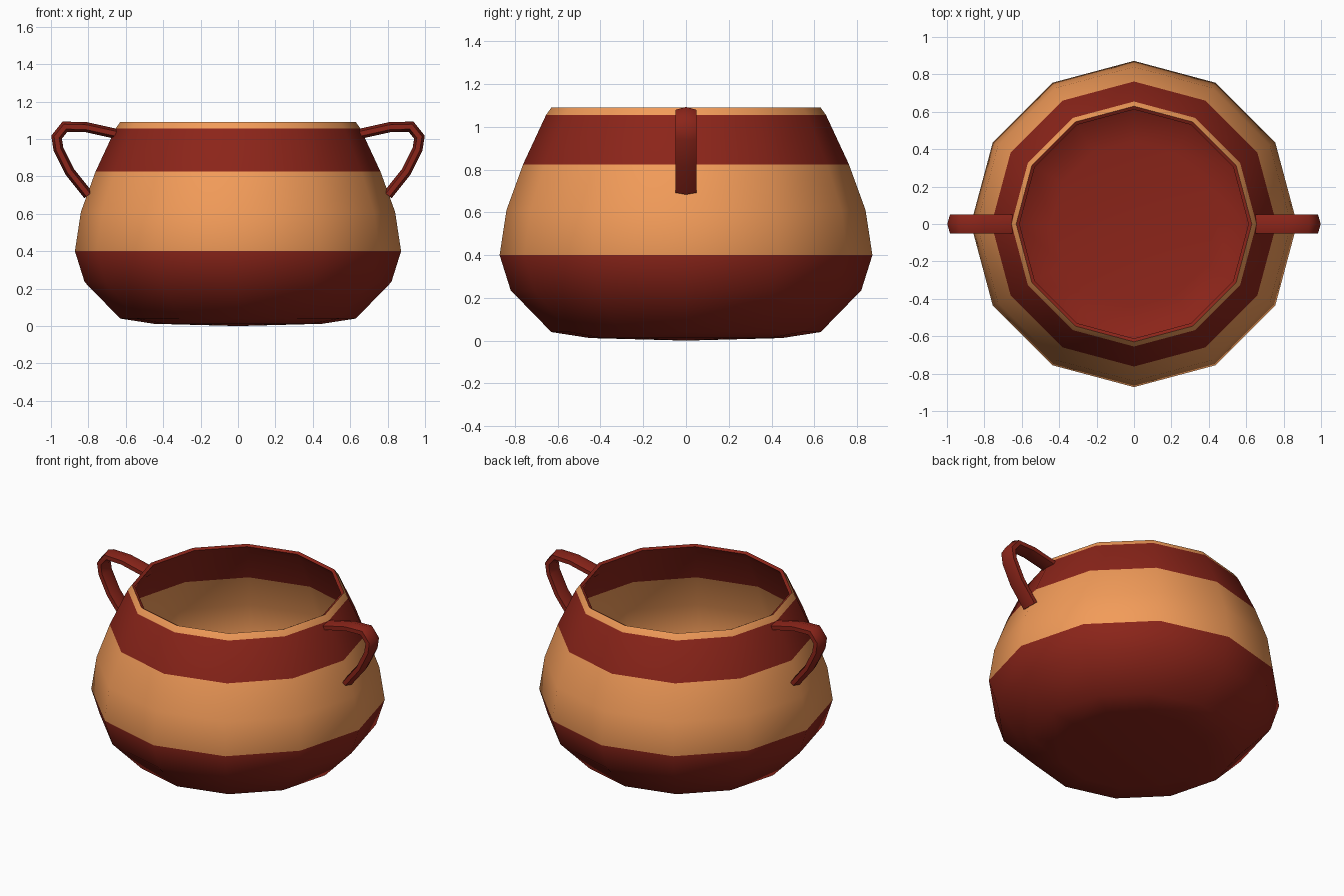
import bpy, bmesh, math
from mathutils import Vector

if "Cube" in bpy.data.objects:
    bpy.data.objects.remove(bpy.data.objects["Cube"])


def material(name, rgb):
    m = bpy.data.materials.new(name)
    m.diffuse_color = (*rgb, 1)
    m.use_nodes = True
    m.node_tree.nodes["Principled BSDF"].inputs["Base Color"].default_value = m.diffuse_color
    return m


RED = material("red_clay", (0.26, 0.018, 0.010))
ORANGE = material("orange_clay", (0.89, 0.33, 0.10))


def finish(name, bm, mats, angle):
    bmesh.ops.recalc_face_normals(bm, faces=bm.faces)
    for f in bm.faces:
        f.smooth = True
    mesh = bpy.data.meshes.new(name)
    bm.to_mesh(mesh)
    bm.free()
    for m in mats:
        mesh.materials.append(m)
    mesh.set_sharp_from_angle(angle=math.radians(angle))
    ob = bpy.data.objects.new(name, mesh)
    bpy.context.collection.objects.link(ob)
    return ob


def bridge(bm, a, b, mat=0):
    n = len(a)
    for i in range(n):
        bm.faces.new((a[i], a[(i + 1) % n], b[(i + 1) % n], b[i])).material_index = mat


# Pot: 12-sided lathe; each entry is radius, height, colour of the band that follows
SIDES = 12
profile = [
    (0.45, 0.012, 0), (0.63, 0.04, 0), (0.82, 0.235, 0), (0.872, 0.40, 1),
    (0.84, 0.61, 1), (0.762, 0.825, 0), (0.655, 1.055, 1), (0.63, 1.09, 0),
    (0.612, 1.08, 0), (0.635, 1.045, 0), (0.74, 0.82, 1), (0.817, 0.605, 1),
    (0.848, 0.40, 0), (0.80, 0.25, 0), (0.62, 0.065, 0), (0.44, 0.037, 0),
]
bm = bmesh.new()
rings = []
for r, z, _ in profile:
    rings.append([bm.verts.new((r * math.cos(math.tau * i / SIDES),
                                r * math.sin(math.tau * i / SIDES), z))
                  for i in range(SIDES)])
for k in range(len(rings) - 1):
    bridge(bm, rings[k], rings[k + 1], profile[k][2])
# underside and inner floor fans
for ring, z in ((rings[0], 0.0), (rings[-1], 0.025)):
    c = bm.verts.new((0, 0, z))
    for i in range(SIDES):
        bm.faces.new((ring[i], ring[(i + 1) % SIDES], c))
finish("pot_body", bm, (RED, ORANGE), 50)

# Handles: flattened hexagonal section swept along a bent path
path = [(0.64, 1.025), (0.81, 1.063), (0.925, 1.066), (0.97, 1.01),
        (0.96, 0.945), (0.90, 0.825), (0.80, 0.70)]
section = [(0.05, 0.013), (0, 0.027), (-0.05, 0.013),
           (-0.05, -0.013), (0, -0.027), (0.05, -0.013)]


def handle(name, side):
    pts = [Vector(p) for p in path]
    bm = bmesh.new()
    loops = []
    for i, p in enumerate(pts):
        dirs = [(pts[j + 1] - pts[j]).normalized()
                for j in (i - 1, i) if 0 <= j < len(pts) - 1]
        t = sum(dirs, Vector((0, 0))).normalized()
        n = Vector((-t.y, t.x)) / t.dot(dirs[0])  # mitred normal
        loops.append([bm.verts.new((side * (p.x + n.x * h), y, p.y + n.y * h))
                      for y, h in section])
    for a, b in zip(loops, loops[1:]):
        bridge(bm, a, b)
    bm.faces.new(loops[0])
    bm.faces.new(loops[-1])
    finish(name, bm, (RED,), 62)


handle("right_handle", 1)
handle("left_handle", -1)
